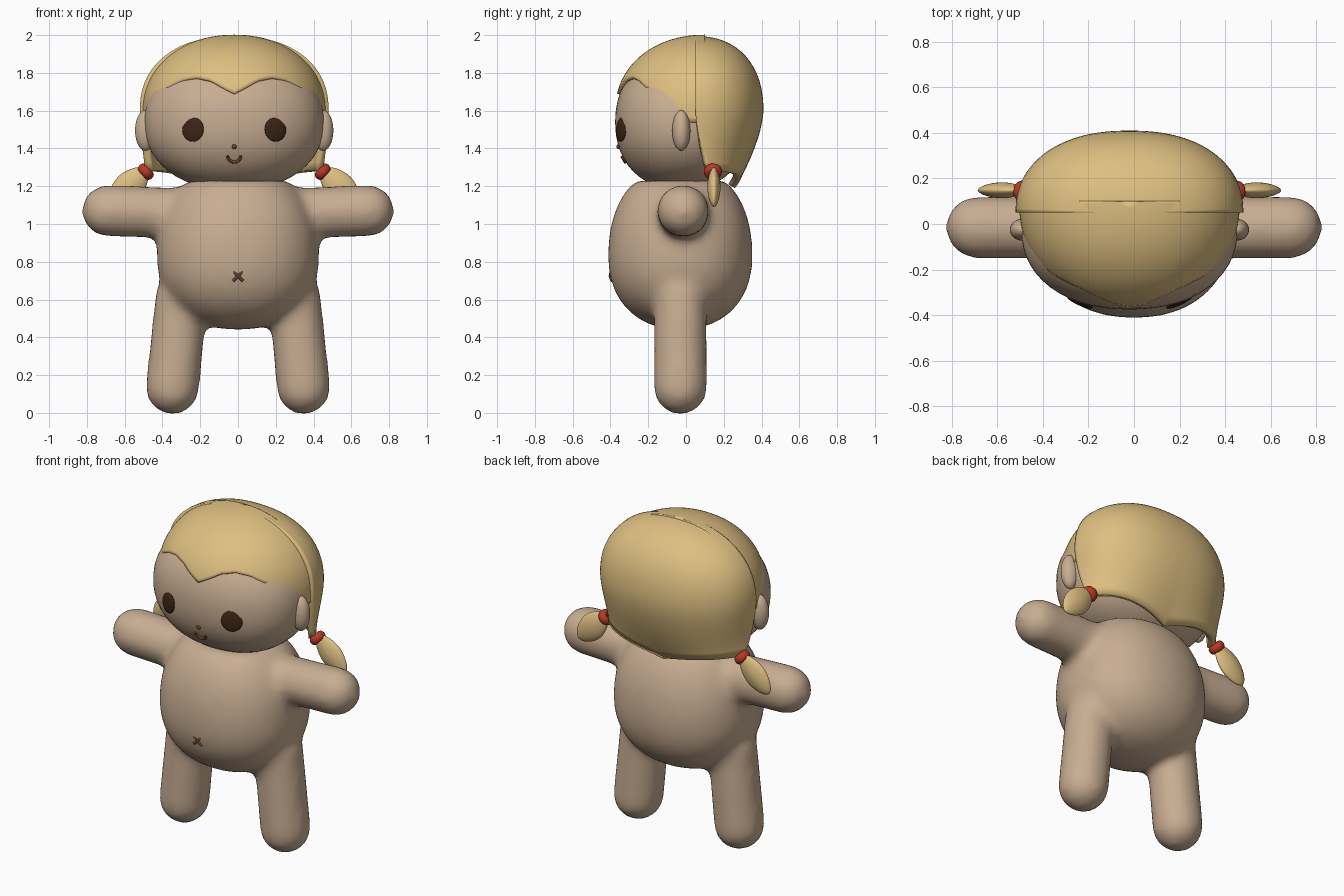
import bpy, bmesh
from math import sin, cos, pi, radians
from mathutils import Vector, Matrix, Euler

if "Cube" in bpy.data.objects:
    bpy.data.objects.remove(bpy.data.objects["Cube"])

CX = -0.02  # the head sits slightly off centre


def material(name, rgb):
    m = bpy.data.materials.new(name)
    m.diffuse_color = (*rgb, 1)
    m.use_nodes = True
    m.node_tree.nodes["Principled BSDF"].inputs["Base Color"].default_value = m.diffuse_color
    return m


SKIN = material("skin", (0.58, 0.42, 0.29))
HAIR = material("blond", (0.73, 0.52, 0.22))
DARK = material("dark_brown", (0.045, 0.018, 0.007))
STITCH = material("stitch_brown", (0.16, 0.06, 0.03))
RED = material("red", (0.5, 0.04, 0.02))


def finish(name, bm, mat):
    me = bpy.data.meshes.new(name)
    for f in bm.faces:
        f.smooth = True
    bm.to_mesh(me)
    bm.free()
    ob = bpy.data.objects.new(name, me)
    me.materials.append(mat)
    bpy.context.collection.objects.link(ob)
    return ob


def super_sphere(bm, r, p=2.0, seg=40):
    vs = bmesh.ops.create_uvsphere(bm, u_segments=seg, v_segments=seg // 2, radius=1)["verts"]
    for v in vs:
        n = sum(abs(c) ** p for c in v.co) ** (1 / p)
        v.co = Vector([c / n * s for c, s in zip(v.co, r)])
    return vs


def ball(name, loc, r, mat, rot=(0, 0, 0), p=2.0, seg=40):
    bm = bmesh.new()
    super_sphere(bm, r, p, seg)
    bm.transform(Matrix.Translation(loc) @ Euler(rot).to_matrix().to_4x4())
    return finish(name, bm, mat)


def capsule(bm, a, b, r):
    a, b = Vector(a), Vector(b)
    q = (a - b).to_track_quat('Z', 'Y')
    for v in super_sphere(bm, (r, r, r), seg=32):
        v.co = q @ v.co + (a if v.co.z > 1e-4 else b)


def tube(name, pts, r, mat):
    cu = bpy.data.curves.new(name, 'CURVE')
    cu.dimensions = '3D'
    cu.bevel_depth, cu.bevel_resolution, cu.use_fill_caps = r, 3, True
    s = cu.splines.new('POLY')
    s.points.add(len(pts) - 1)
    for pt, co in zip(s.points, pts):
        pt.co = (*co, 1)
    ob = bpy.data.objects.new(name, cu)
    cu.materials.append(mat)
    bpy.context.collection.objects.link(ob)


# Body with arms and legs, blended into one soft skin
bm = bmesh.new()
for v in super_sphere(bm, (0.43, 0.383, 1), 2.2):
    z = 0.83 + v.co.z * (0.49 if v.co.z > 0 else 0.39)
    v.co = (v.co.x, v.co.y - 0.03, min(z, 1.23))
for s in (-1, 1):
    capsule(bm, (s * 0.25, -0.015, 1.055), (s * 0.69, -0.015, 1.07), 0.138)
    capsule(bm, (s * 0.30, -0.03, 0.60), (s * 0.347, -0.03, 0.133), 0.143)
body = finish("body", bm, SKIN)
m = body.modifiers.new("blend", 'REMESH')
m.mode, m.voxel_size, m.use_smooth_shade = 'VOXEL', 0.025, True
m = body.modifiers.new("soften", 'SMOOTH')
m.factor, m.iterations = 0.5, 14

# Head
HC, HR, HP = (CX, -0.02, 1.54), (0.475, 0.355, 0.36), 2.2
ball("head", HC, HR, SKIN, p=HP, seg=56)


def face_y(x, z):
    t = 1 - abs((x - HC[0]) / HR[0]) ** HP - abs((z - HC[2]) / HR[2]) ** HP
    return HC[1] - HR[1] * t ** (1 / HP)


# Eyes and ears
for s, side in ((-1, "left"), (1, "right")):
    x = CX + s * 0.218
    ball("eye_" + side, (x, face_y(x, 1.5), 1.5), (0.062, 0.014, 0.064), DARK,
         (radians(-4), 0, radians(s * 24)), seg=28)
    ball("ear_" + side, (CX + s * 0.47, -0.025, 1.495), (0.055, 0.048, 0.108), SKIN, seg=28)

# Nose, mouth and navel stitch
ball("nose", (CX, face_y(CX, 1.41), 1.41), (0.013, 0.011, 0.013), STITCH, seg=16)
arc = [(CX + 0.035 * cos(a), 1.36 - 0.032 * sin(a)) for a in [pi * i / 12 for i in range(13)]]
tube("mouth", [(x, face_y(x, z) - 0.003, z) for x, z in arc], 0.008, STITCH)
for s, side in ((-1, "a"), (1, "b")):
    tube("navel_stitch_" + side, [(-s * 0.026, -0.396, 0.751), (0, -0.402, 0.725),
                                  (s * 0.026, -0.392, 0.699)], 0.008, STITCH)


# Hair shells: a dome swept over an azimuth range down to a shaped lower edge
def hair(name, a0, a1, cy, rad, edge, taper, p, thick):
    rx, ry, rz = rad
    zc, na, nk = 1.6, 64, 24
    bm = bmesh.new()
    grid = []
    for j in range(nk + 1):
        row = []
        for i in range(na + 1):
            a = a0 + (a1 - a0) * i / na
            c, s = cos(a), sin(a)
            zb = edge(abs(c))
            z = zb + (zc + rz - zb) * cos(pi / 2 * j / nk)
            if z > zc:
                r, low = max(0, 1 - ((z - zc) / rz) ** p) ** (1 / p), 0
            else:
                low = ((zc - z) / (zc - zb)) ** 1.6
                r = 1 - low * taper(abs(s))
            n = (abs(c) ** p + abs(s) ** p) ** (1 / p)
            shift = 0.07 * low * abs(c) if taper(1) else 0
            row.append(bm.verts.new((CX + rx * r * c / n, cy + ry * r * s / n + shift, z)))
        grid.append(row)
    for j in range(nk):
        for i in range(na):
            bm.faces.new((grid[j][i], grid[j + 1][i], grid[j + 1][i + 1], grid[j][i + 1]))
    bmesh.ops.remove_doubles(bm, verts=bm.verts, dist=1e-5)
    ob = finish(name, bm, HAIR)
    m = ob.modifiers.new("thickness", 'SOLIDIFY')
    m.thickness, m.offset = thick, -1
    bpy.context.view_layer.objects.active = ob
    ob.select_set(True)
    bpy.ops.object.shade_smooth_by_angle(angle=radians(45))
    ob.select_set(False)


FRINGE = [(0, 1.69), (0.12, 1.72), (0.28, 1.762), (0.46, 1.778), (0.62, 1.762),
          (0.78, 1.71), (0.9, 1.63), (0.97, 1.545), (1.01, 1.53)]


def fringe_edge(c):
    for (c0, z0), (c1, z1) in zip(FRINGE, FRINGE[1:]):
        if c <= c1:
            return z0 + (z1 - z0) * (c - c0) / (c1 - c0)


hair("back_hair", 0, pi, 0.05, (0.50, 0.36, 0.395),
     lambda c: 1.19 + 0.09 * c, lambda s: 0.06 + 0.36 * s, 2.25, 0.04)
hair("front_hair", pi, 2 * pi, 0.10, (0.485, 0.475, 0.402),
     fringe_edge, lambda s: 0, 2.1, 0.03)

# Pigtails with red bands
for s, side in ((-1, "left"), (1, "right")):
    ball("pigtail_" + side, (CX + s * 0.56, 0.148, 1.195), (0.078, 0.035, 0.135), HAIR,
         (0, radians(-s * 45), 0), p=1.75, seg=32)
    bpy.ops.mesh.primitive_torus_add(
        major_segments=32, minor_segments=12, major_radius=0.028, minor_radius=0.02,
        location=(CX + s * 0.468, 0.143, 1.277), rotation=(0, radians(-s * 48), 0))
    band = bpy.context.object
    band.name = "hair_band_" + side
    band.scale.z = 1.3
    band.data.materials.append(RED)
    bpy.ops.object.shade_smooth()
